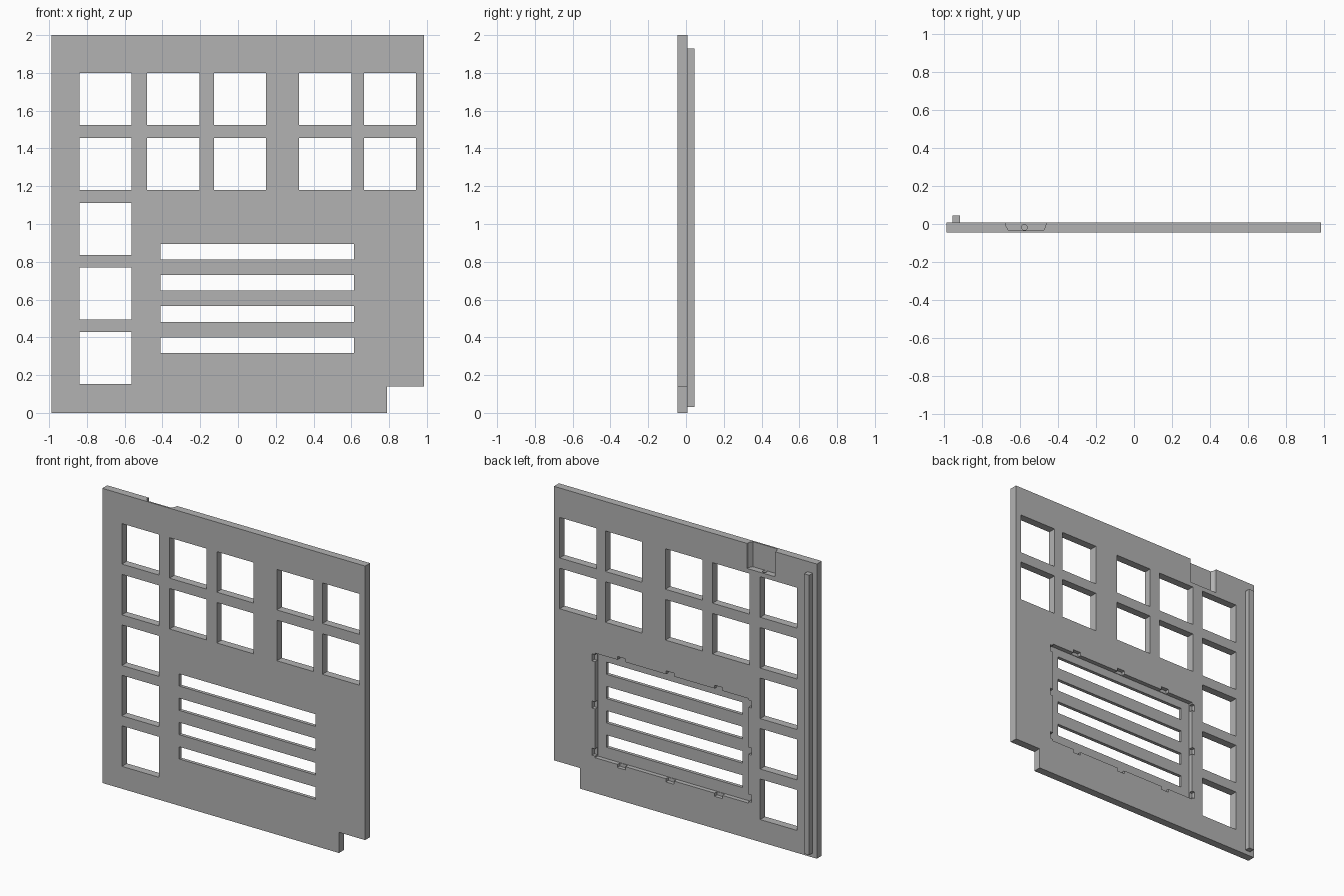
import bpy, bmesh

cube = bpy.data.objects.get("Cube")
if cube:
    bpy.data.objects.remove(cube, do_unlink=True)

grey = bpy.data.materials.new("light_grey")
grey.use_nodes = True
colour = (0.45, 0.45, 0.45, 1)
grey.diffuse_color = colour
grey.node_tree.nodes["Principled BSDF"].inputs["Base Color"].default_value = colour

FRONT, FACE, BACK = -0.045, 0.008, 0.045


def prism(bm, outline, axis, start, end):
    """Extrude a 2D outline along y (outline in x, z) or z (outline in x, y)."""
    def point(a, b, c):
        return (a, c, b) if axis == "y" else (a, b, c)
    lower = [bm.verts.new(point(a, b, start)) for a, b in outline]
    upper = [bm.verts.new(point(a, b, end)) for a, b in outline]
    bm.faces.new(lower)
    bm.faces.new(upper)
    n = len(outline)
    for i in range(n):
        j = (i + 1) % n
        bm.faces.new((lower[i], lower[j], upper[j], upper[i]))


def box(bm, x0, x1, z0, z1, y0, y1):
    prism(bm, [(x0, z0), (x1, z0), (x1, z1), (x0, z1)], "y", y0, y1)


def finish(bm, name):
    bmesh.ops.recalc_face_normals(bm, faces=bm.faces)
    mesh = bpy.data.meshes.new(name)
    bm.to_mesh(mesh)
    bm.free()
    mesh.materials.append(grey)
    obj = bpy.data.objects.new(name, mesh)
    bpy.context.collection.objects.link(obj)
    return obj


# Panel with a stepped lower corner
bm = bmesh.new()
prism(bm, [(-0.988, 0), (0.79, 0), (0.79, 0.14), (0.986, 0.14),
           (0.986, 2), (-0.988, 2)], "y", FRONT, FACE)
panel = finish(bm, "panel")
cutters = []

# Square windows and long vent slots, all the way through
bm = bmesh.new()
rows = [1.525, 1.18, 0.837, 0.495, 0.152]
for col, x in enumerate([-0.84, -0.482, -0.128, 0.323, 0.666]):
    for z in rows if col == 0 else rows[:2]:
        box(bm, x, x + 0.277, z, z + 0.275, -0.1, 0.1)
for i in range(4):
    z = 0.317 + i * 0.165
    box(bm, -0.41, 0.613, z, z + 0.083, -0.1, 0.1)
cutters.append(finish(bm, "openings_cutter"))

# Shallow recess behind the vents
bm = bmesh.new()
box(bm, -0.475, 0.678, 0.24, 0.95, -0.022, 0.1)
cutters.append(finish(bm, "recess_cutter"))

# Clip notches around the rim of the recess
bm = bmesh.new()
for x in (-0.25, 0.115, 0.48):
    for z in (0.24, 0.95):
        box(bm, x - 0.03, x + 0.03, z - 0.022, z + 0.022, -0.018, 0.1)
for z in (0.275, 0.595, 0.915):
    for x in (-0.475, 0.678):
        box(bm, x - 0.022, x + 0.022, z - 0.024, z + 0.024, -0.018, 0.1)
cutters.append(finish(bm, "clip_cutter"))

# Tapered latch pocket in the top edge, with a small hole in its floor
bm = bmesh.new()
prism(bm, [(-0.677, 0.02), (-0.674, -0.012), (-0.662, -0.034),
           (-0.478, -0.034), (-0.466, -0.012), (-0.463, 0.02)], "z", 1.83, 2.1)
cutters.append(finish(bm, "pocket_cutter"))
bm = bmesh.new()
bmesh.ops.create_cone(bm, cap_ends=True, segments=20, radius1=0.015,
                      radius2=0.015, depth=0.04)
bmesh.ops.translate(bm, verts=bm.verts, vec=(-0.578, -0.018, 1.835))
cutters.append(finish(bm, "hole_cutter"))

# Cut the panel, then drop the cutters
for cutter in cutters:
    mod = panel.modifiers.new(cutter.name, "BOOLEAN")
    mod.operation = "DIFFERENCE"
    mod.solver = "EXACT"
    mod.object = cutter
bpy.context.view_layer.update()
graph = bpy.context.evaluated_depsgraph_get()
cut_mesh = bpy.data.meshes.new_from_object(panel.evaluated_get(graph))
panel.modifiers.clear()
panel.data = cut_mesh
for cutter in cutters:
    bpy.data.objects.remove(cutter, do_unlink=True)

# Upright hinge rail on the back
bm = bmesh.new()
box(bm, -0.957, -0.918, 0.03, 1.93, FACE - 0.002, BACK)
finish(bm, "hinge_rail")
